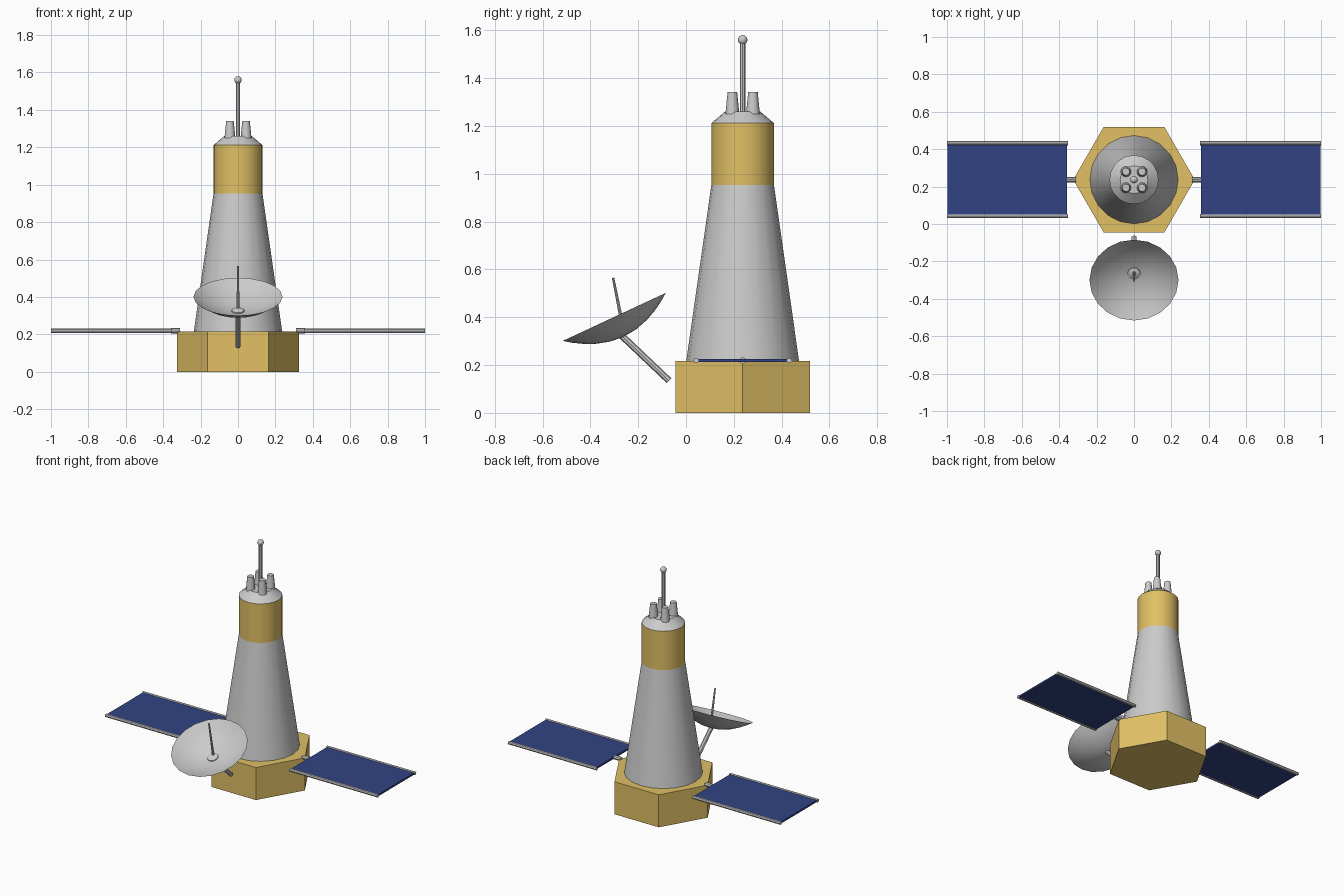
import bpy, bmesh, math
from mathutils import Vector, Matrix

if "Cube" in bpy.data.objects:
    bpy.data.objects.remove(bpy.data.objects["Cube"])

CY = 0.237  # y of the tower axis


def material(name, rgb):
    m = bpy.data.materials.new(name)
    m.diffuse_color = (*rgb, 1)
    m.use_nodes = True
    m.node_tree.nodes["Principled BSDF"].inputs["Base Color"].default_value = m.diffuse_color
    return m


GOLD = material("gold_foil", (0.75, 0.53, 0.13))
BLUE = material("solar_blue", (0.032, 0.055, 0.23))


def finish(name, bm, mat=None, matrix=Matrix()):
    bmesh.ops.recalc_face_normals(bm, faces=bm.faces)
    me = bpy.data.meshes.new(name)
    bm.to_mesh(me)
    bm.free()
    ob = bpy.data.objects.new(name, me)
    bpy.context.collection.objects.link(ob)
    ob.matrix_world = matrix
    if mat:
        me.materials.append(mat)
    bpy.ops.object.select_all(action='DESELECT')
    ob.select_set(True)
    bpy.context.view_layer.objects.active = ob
    bpy.ops.object.shade_smooth_by_angle(angle=math.radians(35))
    return ob


def lathe(name, profile, segs, mat=None, matrix=Matrix()):
    """Spin (radius, height) points around z; zero radius closes to a pole."""
    bm = bmesh.new()
    rings = []
    for r, z in profile:
        n = segs if r > 0 else 1
        rings.append([bm.verts.new((r * math.cos(2 * math.pi * i / segs),
                                    r * math.sin(2 * math.pi * i / segs), z)) for i in range(n)])
    for a, b in zip(rings, rings[1:]):
        for i in range(segs):
            j = (i + 1) % segs
            quad = [a[i % len(a)], a[j % len(a)], b[j % len(b)], b[i % len(b)]]
            bm.faces.new(list(dict.fromkeys(quad)))
    for ring in (rings[0], rings[-1]):
        if len(ring) > 1:
            bm.faces.new(ring)
    return finish(name, bm, mat, matrix)


def rod(name, p, q, r1, r2=None, segs=8):
    p, q = Vector(p), Vector(q)
    d = q - p
    m = Matrix.Translation(p) @ d.to_track_quat('Z', 'Y').to_matrix().to_4x4()
    return lathe(name, [(r1, 0), (r2 or r1, d.length)], segs, None, m)


def box(name, lo, hi, mat=None):
    lo, hi = Vector(lo), Vector(hi)
    bm = bmesh.new()
    bmesh.ops.create_cube(bm, size=1)
    for v in bm.verts:
        v.co = Vector([c * s for c, s in zip(v.co, hi - lo)]) + (lo + hi) / 2
    return finish(name, bm, mat)


axis = Matrix.Translation((0, CY, 0))

# Tower: hexagonal base, tapered body, gold band, bevelled cap
lathe("hex_base", [(0.325, 0), (0.325, 0.216)], 6, GOLD, axis)
lathe("tapered_body", [(0.236, 0.216), (0.131, 0.953)], 20, None, axis)
lathe("gold_band", [(0.131, 0.953), (0.131, 1.212)], 20, GOLD, axis)
lathe("top_cap", [(0.131, 1.212), (0.074, 1.26)], 20, None, axis)

# Four small nozzles around the mast
for sx in (-1, 1):
    for sy in (-1, 1):
        x, y = sx * 0.043, CY + sy * 0.043
        rod("nozzle", (x, y, 1.25), (x, y, 1.342), 0.029, 0.02, 12)

# Mast with ball tip
rod("mast", (0, CY, 1.25), (0, CY, 1.56), 0.012)
bm = bmesh.new()
bmesh.ops.create_uvsphere(bm, u_segments=12, v_segments=8, radius=0.02)
finish("mast_tip", bm, None, Matrix.Translation((0, CY, 1.56)))

# Solar wings, one per side
Z = 0.219
for s, side in ((-1, "left"), (1, "right")):
    xs = sorted((s * 0.357, s * 0.997))
    box(side + "_solar_panel", (xs[0], CY - 0.19, Z - 0.006), (xs[1], CY + 0.19, Z + 0.006), BLUE)
    for dy in (-0.195, 0.195):
        rod(side + "_panel_rail", (s * 0.352, CY + dy, Z), (s * 1.0, CY + dy, Z), 0.011)
    rod(side + "_panel_axle", (s * 0.31, CY, Z), (s * 0.358, CY, Z), 0.014)

# Dish: thin paraboloid shell tilted towards the front
R, D, T = 0.238, 0.092, 0.005
tilt = Matrix.Translation((0, -0.30, 0.4015)) @ Matrix.Rotation(math.radians(25), 4, 'X')
radii = [0, 0.06, 0.12, 0.165, 0.205, R]
outer = [(r, -D * (1 - (r / R) ** 2)) for r in radii]
inner = [(r, -(D - T) * (1 - (r / R) ** 2)) for r in radii[-2::-1]]
lathe("dish", outer + inner, 20, None, tilt)

# Dish hub, feed rod and support arm
lathe("dish_hub", [(0.036, -0.088), (0.034, -0.079), (0.014, -0.07)], 12, None, tilt)
rod("dish_feed", (0, -0.257, 0.324), (0, -0.305, 0.565), 0.008, 0.005)
rod("dish_arm", (0, -0.268, 0.322), (0, -0.071, 0.135), 0.014)
